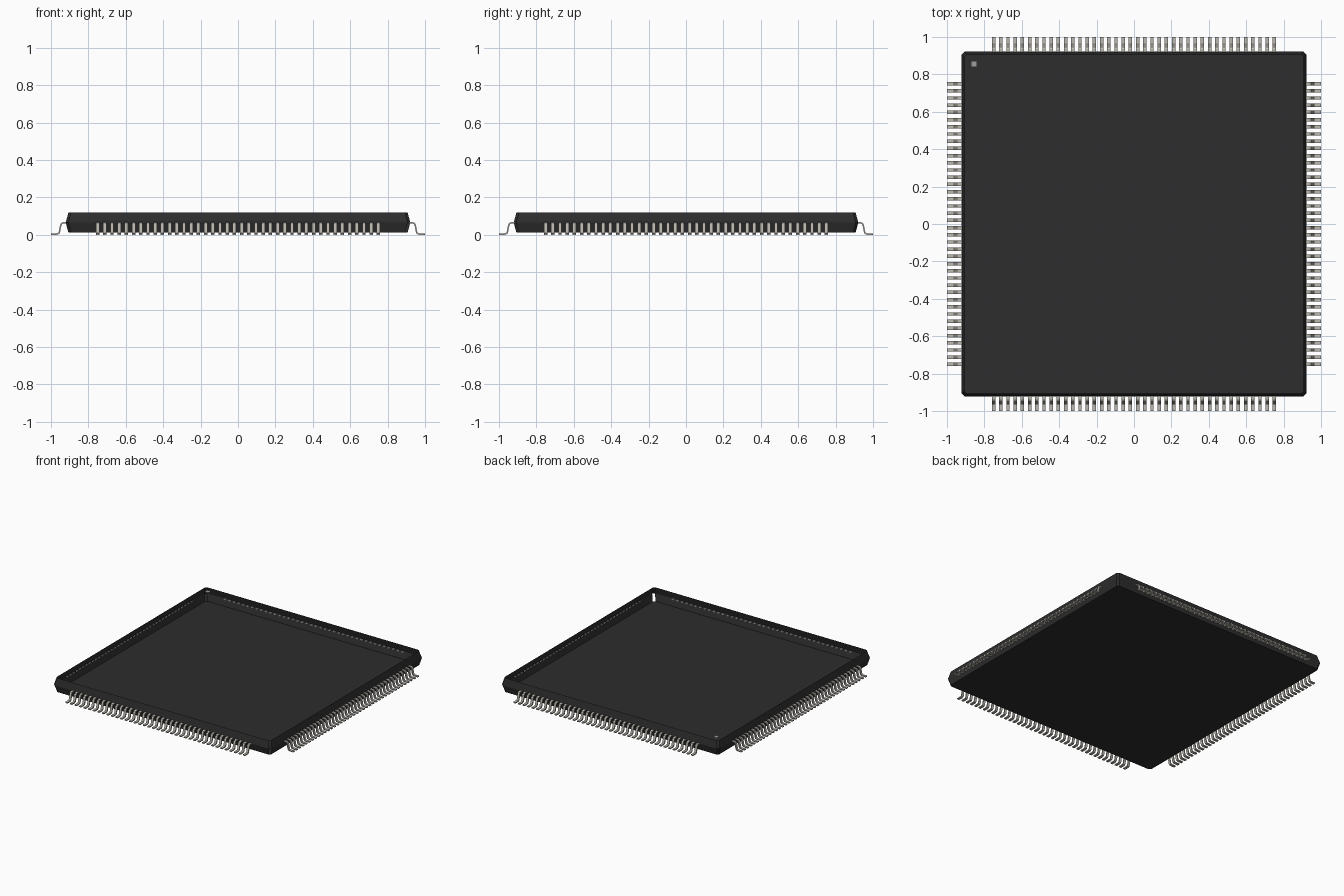
import bpy, bmesh, math
from mathutils import Matrix, Vector

cube = bpy.data.objects.get("Cube")
if cube:
    bpy.data.objects.remove(cube)


def material(name, rgb):
    m = bpy.data.materials.new(name)
    m.use_nodes = True
    m.diffuse_color = (*rgb, 1)
    m.node_tree.nodes["Principled BSDF"].inputs["Base Color"].default_value = (*rgb, 1)
    return m


BLACK = material("black plastic", (0.026, 0.026, 0.026))
SILVER = material("tinned metal", (0.50, 0.48, 0.43))
GREY = material("marker grey", (0.35, 0.34, 0.32))


def finish(name, bm, mat):
    mesh = bpy.data.meshes.new(name)
    bm.to_mesh(mesh)
    bm.free()
    mesh.materials.append(mat)
    obj = bpy.data.objects.new(name, mesh)
    bpy.context.collection.objects.link(obj)
    return obj


# Open-topped housing: chamfered square rings, widest at the middle
def chamfered_ring(bm, half, z, cut=0.014):
    verts = []
    for k in range(4):
        turn = Matrix.Rotation(k * math.pi / 2, 3, "Z")
        for p in ((half, half - cut, z), (half - cut, half, z)):
            verts.append(bm.verts.new(turn @ Vector(p)))
    return verts


bm = bmesh.new()
rings = [chamfered_ring(bm, h, z) for h, z in ((0.907, 0.012), (0.921, 0.065), (0.907, 0.119))]
bm.faces.new(reversed(rings[0]))
for level, (low, high) in enumerate(zip(rings, rings[1:])):
    for i in range(8):
        # The lower facet of the front left corner is left open
        if level == 0 and i == 6:
            continue
        j = (i + 1) % 8
        bm.faces.new((low[i], low[j], high[j], high[i]))
finish("housing", bm, BLACK)

# Gull-wing lead: a flat strip swept along a bent path
PATH = [(0.912, 0.063), (0.935, 0.063), (0.943, 0.060), (0.947, 0.053),
        (0.955, 0.014), (0.959, 0.007), (0.967, 0.004), (1.0, 0.004)]
THICK, WIDTH, COUNT, PITCH = 0.008, 0.018, 40, 0.0385


def add_lead(bm, offset):
    sections = []
    for i, p in enumerate(PATH):
        a = Vector(PATH[max(i - 1, 0)])
        b = Vector(PATH[min(i + 1, len(PATH) - 1)])
        d = (b - a).normalized()
        n = Vector((-d.y, d.x)) * THICK / 2
        top, low = Vector(p) + n, Vector(p) - n
        sections.append([bm.verts.new((q.x, offset + s * WIDTH / 2, q.y))
                         for q, s in ((top, -1), (top, 1), (low, 1), (low, -1))])
    for s, t in zip(sections, sections[1:]):
        for k in range(4):
            m = (k + 1) % 4
            bm.faces.new((s[k], t[k], t[m], s[m]))
    bm.faces.new(sections[0])
    bm.faces.new(reversed(sections[-1]))


# One row of leads per side
for k, side in enumerate(("left", "back", "right", "front")):
    bm = bmesh.new()
    for i in range(COUNT):
        add_lead(bm, (i - (COUNT - 1) / 2) * PITCH)
    bmesh.ops.rotate(bm, verts=bm.verts, matrix=Matrix.Rotation(k * math.pi / 2, 3, "Z"))
    bmesh.ops.recalc_face_normals(bm, faces=bm.faces)
    finish(side + "_leads", bm, SILVER)

# First-lead marker plate at the back right corner, level with the rim
bm = bmesh.new()
bmesh.ops.create_cube(bm, size=1)
bmesh.ops.scale(bm, verts=bm.verts, vec=(0.032, 0.032, 0.004))
bmesh.ops.translate(bm, verts=bm.verts, vec=(-0.855, 0.855, 0.117))
finish("corner_marker", bm, GREY)
